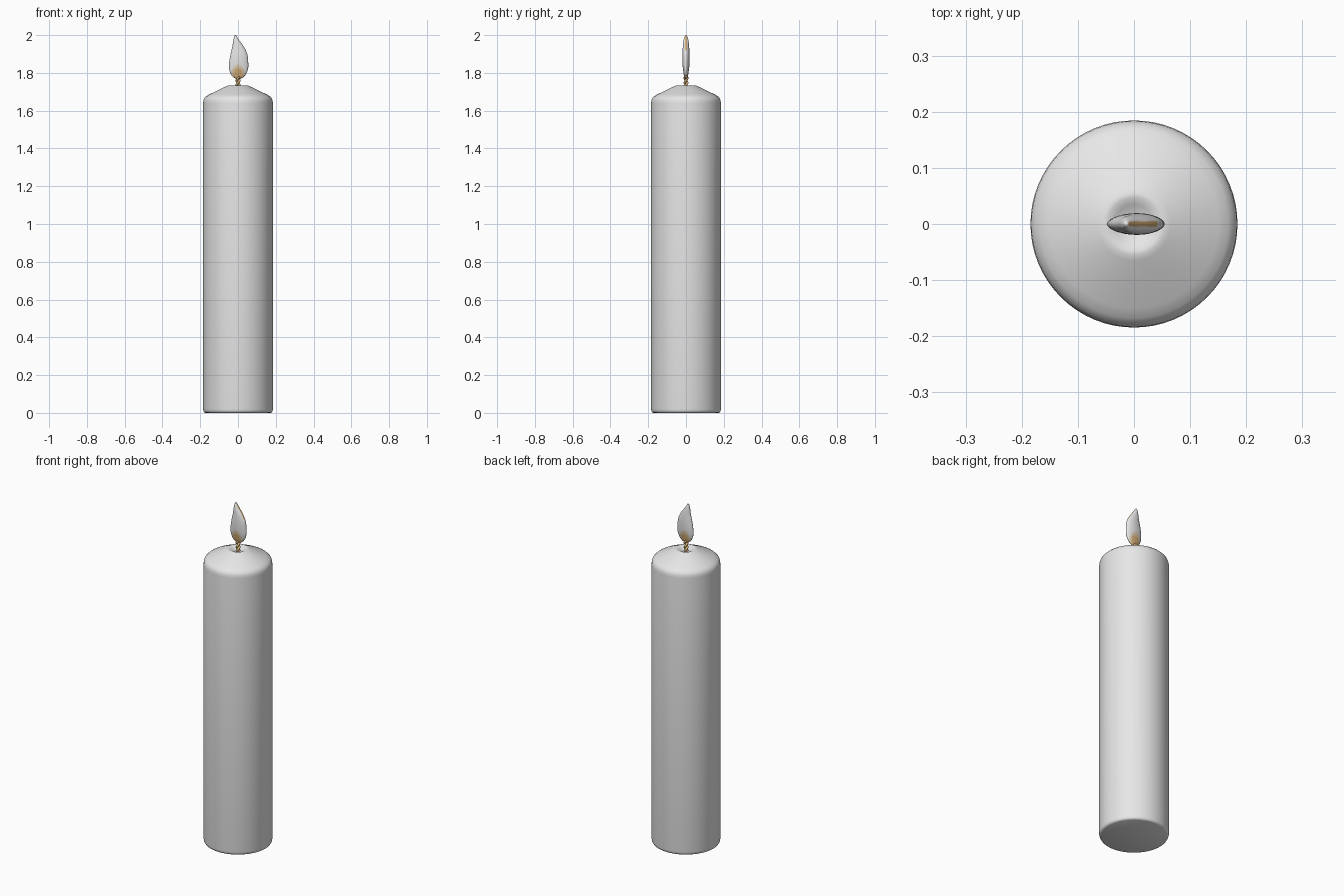
import bpy, bmesh, math

if "Cube" in bpy.data.objects:
    bpy.data.objects.remove(bpy.data.objects["Cube"])


def material(name, rgb):
    m = bpy.data.materials.new(name)
    m.diffuse_color = (*rgb, 1)
    m.use_nodes = True
    m.node_tree.nodes["Principled BSDF"].inputs["Base Color"].default_value = m.diffuse_color
    return m


wax = material("white wax", (0.8, 0.8, 0.8))
amber = material("amber", (0.68, 0.43, 0.18))
pale = material("pale amber", (0.74, 0.61, 0.44))


def loft(name, rings, mats, rule=None):
    """Skin a list of vertex rings, cap both ends, smooth shade."""
    bm = bmesh.new()
    rows = [[bm.verts.new(p) for p in ring] for ring in rings]
    n = len(rows[0])
    for a, b in zip(rows, rows[1:]):
        for i in range(n):
            j = (i + 1) % n
            bm.faces.new((a[i], a[j], b[j], b[i]))
    bm.faces.new(rows[0][::-1])
    bm.faces.new(rows[-1])
    bm.normal_update()
    for f in bm.faces:
        f.smooth = True
        if rule:
            f.material_index = rule(f.calc_center_median(), f.normal)
    me = bpy.data.meshes.new(name)
    bm.to_mesh(me)
    bm.free()
    for m in mats:
        me.materials.append(m)
    ob = bpy.data.objects.new(name, me)
    bpy.context.collection.objects.link(ob)
    bpy.context.view_layer.objects.active = ob
    bpy.ops.object.select_all(action='DESELECT')
    ob.select_set(True)
    bpy.ops.object.shade_smooth_by_angle(angle=math.radians(50))
    return ob


def ellipse(cx, cy, z, rx, ry, n):
    return [(cx + rx * math.cos(2 * math.pi * i / n),
             cy + ry * math.sin(2 * math.pi * i / n), z) for i in range(n)]


def spline(pts, steps):
    """Catmull-Rom resampling of tuples."""
    p = [pts[0]] + pts + [pts[-1]]
    out = []
    for k in range(1, len(p) - 2):
        for s in range(steps):
            t = s / steps
            out.append(tuple(
                0.5 * (2 * b + (c - a) * t + (2 * a - 5 * b + 4 * c - d) * t * t
                       + (3 * b - a - 3 * c + d) * t ** 3)
                for a, b, c, d in zip(p[k - 1], p[k], p[k + 1], p[k + 2])))
    return out + [pts[-1]]


# Wax body: rounded foot, sloped shoulder, small melted dip round the wick
profile = [(0.172, 0), (0.179, 0.003), (0.183, 0.01), (0.1845, 0.02), (0.1845, 1.64),
           (0.183, 1.655), (0.178, 1.667), (0.168, 1.677), (0.15, 1.687), (0.10, 1.711),
           (0.065, 1.728), (0.055, 1.732), (0.047, 1.732), (0.035, 1.726),
           (0.02, 1.718), (0.008, 1.716)]
loft("candle_body", [ellipse(0, 0, z, r, r, 64) for r, z in profile], [wax])

# Wick: two twisted strands
for k in range(2):
    rings = []
    for i in range(25):
        t = i / 24
        a = t * 4 * math.pi + k * math.pi
        r = 0.0075 * (0.6 if i == 24 else 1)
        rings.append(ellipse(0.006 * math.cos(a), 0.006 * math.sin(a),
                             1.71 + 0.1 * t, r, r, 10))
    loft(f"wick_strand_{k + 1}", rings, [amber])

# Flame: flattened teardrop whose tip sways left (z, left, right, half depth)
outline = [(1.767, -0.004, 0.006, 0.003), (1.773, -0.018, 0.022, 0.007),
           (1.788, -0.035, 0.039, 0.011), (1.82, -0.047, 0.053, 0.016),
           (1.86, -0.046, 0.054, 0.019), (1.90, -0.039, 0.049, 0.019),
           (1.935, -0.031, 0.033, 0.017), (1.965, -0.026, 0.012, 0.014),
           (1.985, -0.022, -0.002, 0.010), (1.997, -0.018, -0.009, 0.005),
           (2.0, -0.016, -0.012, 0.002)]


def flame_colour(c, n):
    d = math.hypot(c.x / 0.036, (c.z - 1.79) / 0.055)
    if d < 0.65:
        return 1
    if d < 1:
        return 2
    return 1 if c.z > 1.92 and n.x > 0.75 else 0   # glowing edge near the tip


loft("flame", [ellipse((l + r) / 2, 0, z, (r - l) / 2, d, 40)
               for z, l, r, d in spline(outline, 4)],
     [wax, amber, pale], flame_colour)
